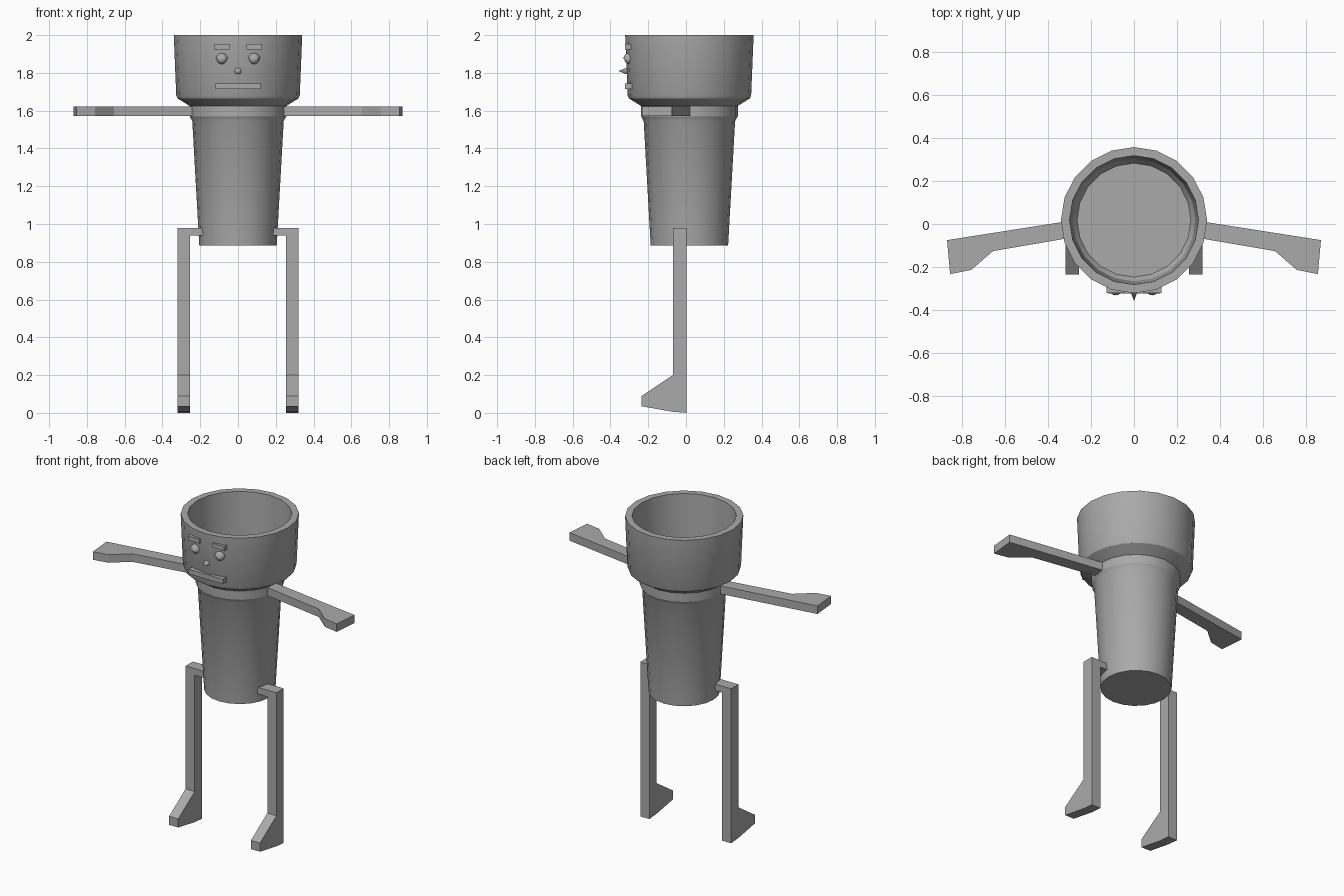
import bpy
import bmesh
from math import sin, cos, tau, radians
from mathutils import Vector, Matrix

cube = bpy.data.objects.get("Cube")
if cube:
    bpy.data.objects.remove(cube, do_unlink=True)

grey = bpy.data.materials.new("plain grey")
grey.use_nodes = True
COLOUR = (0.4, 0.4, 0.4, 1)
grey.diffuse_color = COLOUR
grey.node_tree.nodes["Principled BSDF"].inputs["Base Color"].default_value = COLOUR

CENTRE_Y = 0.018


def finish(name, bm, smooth=False):
    """Turn a bmesh into a named, coloured object."""
    bmesh.ops.recalc_face_normals(bm, faces=bm.faces)
    mesh = bpy.data.meshes.new(name)
    bm.to_mesh(mesh)
    bm.free()
    mesh.materials.append(grey)
    if smooth:
        mesh.shade_smooth()
        mesh.set_sharp_from_angle(angle=radians(28))
    obj = bpy.data.objects.new(name, mesh)
    bpy.context.collection.objects.link(obj)
    return obj


def lathe(name, profile, sides=20):
    """Revolve (radius, height) pairs and cap both ends."""
    bm = bmesh.new()
    rings = [[bm.verts.new((r * cos(tau * i / sides), CENTRE_Y + r * sin(tau * i / sides), z))
              for i in range(sides)] for r, z in profile]
    for low, high in zip(rings, rings[1:]):
        for i in range(sides):
            j = (i + 1) % sides
            bm.faces.new((low[i], low[j], high[j], high[i]))
    bm.faces.new(rings[0])
    bm.faces.new(rings[-1])
    return finish(name, bm, True)


def extrude(name, points, direction):
    """Extrude a flat outline along a direction."""
    bm = bmesh.new()
    face = bm.faces.new([bm.verts.new(p) for p in points])
    moved = bmesh.ops.extrude_face_region(bm, geom=[face])["geom"]
    bmesh.ops.translate(bm, vec=Vector(direction),
                        verts=[v for v in moved if isinstance(v, bmesh.types.BMVert)])
    # Restore the cap left behind by the extrusion
    if not face.is_valid:
        bmesh.ops.holes_fill(bm, edges=bm.edges)
    return finish(name, bm)


def box(name, low, high):
    low, high = Vector(low), Vector(high)
    bm = bmesh.new()
    bmesh.ops.create_cube(bm, size=1, matrix=Matrix.Translation((low + high) / 2)
                          @ Matrix.Diagonal((*(high - low), 1)))
    return finish(name, bm)


def ball(name, centre, radius, upper_half=False):
    bm = bmesh.new()
    bmesh.ops.create_uvsphere(bm, u_segments=16, v_segments=10, radius=radius)
    if upper_half:
        bmesh.ops.bisect_plane(bm, geom=bm.verts[:] + bm.edges[:] + bm.faces[:],
                               plane_co=(0, 0, 0), plane_no=(0, 0, -1), clear_outer=True)
        bmesh.ops.holes_fill(bm, edges=[e for e in bm.edges if e.is_boundary])
    bmesh.ops.translate(bm, vec=centre, verts=bm.verts)
    return finish(name, bm, True)


# Tapered body, collar and hollow cup head in one turned shape
lathe("body_and_head", [
    (0.205, 0.885), (0.242, 1.545), (0.256, 1.57), (0.256, 1.625),
    (0.32, 1.665), (0.327, 1.68), (0.34, 2.0),
    (0.30, 2.0), (0.285, 1.69), (0.265, 1.66)])

# Limb outlines for the left side
ARM = [(0.20, 0.03), (0.87, -0.075), (0.856, -0.233),
       (0.758, -0.214), (0.656, -0.126), (0.20, -0.048)]
LEG = [(0.003, 0.98), (0.003, 0), (-0.07, 0.006), (-0.235, 0.035),
       (-0.235, 0.09), (-0.07, 0.2), (-0.07, 0.98)]

for side, s in (("left", 1), ("right", -1)):
    # Arms and legs
    extrude(side + "_arm", [(s * x, y, 1.572) for x, y in ARM], (0, 0, 0.051))
    extrude(side + "_leg", [(s * 0.255, y, z) for y, z in LEG], (s * 0.064, 0, 0))
    inner, outer = sorted((s * 0.17, s * 0.256))
    box(side + "_hip_bar", (inner, -0.07, 0.938), (outer, 0.003, 0.98))

    # Eyes with upper lids, and brows
    ball(side + "_eye", (s * 0.085, -0.30, 1.873), 0.027)
    ball(side + "_eyelid", (s * 0.085, -0.30, 1.873), 0.032, upper_half=True)
    inner, outer = sorted((s * 0.045, s * 0.127))
    box(side + "_brow", (inner, -0.322, 1.925), (outer, -0.285, 1.952))

# Pointed nose and straight mouth
bm = bmesh.new()
bmesh.ops.create_cone(bm, cap_ends=True, segments=16, radius1=0.023, radius2=0, depth=0.06,
                      matrix=Matrix.Translation((0, -0.328, 1.81))
                      @ Matrix.Rotation(radians(90), 4, "X"))
finish("nose", bm, True)
box("mouth", (-0.12, -0.324, 1.714), (0.12, -0.28, 1.744))
